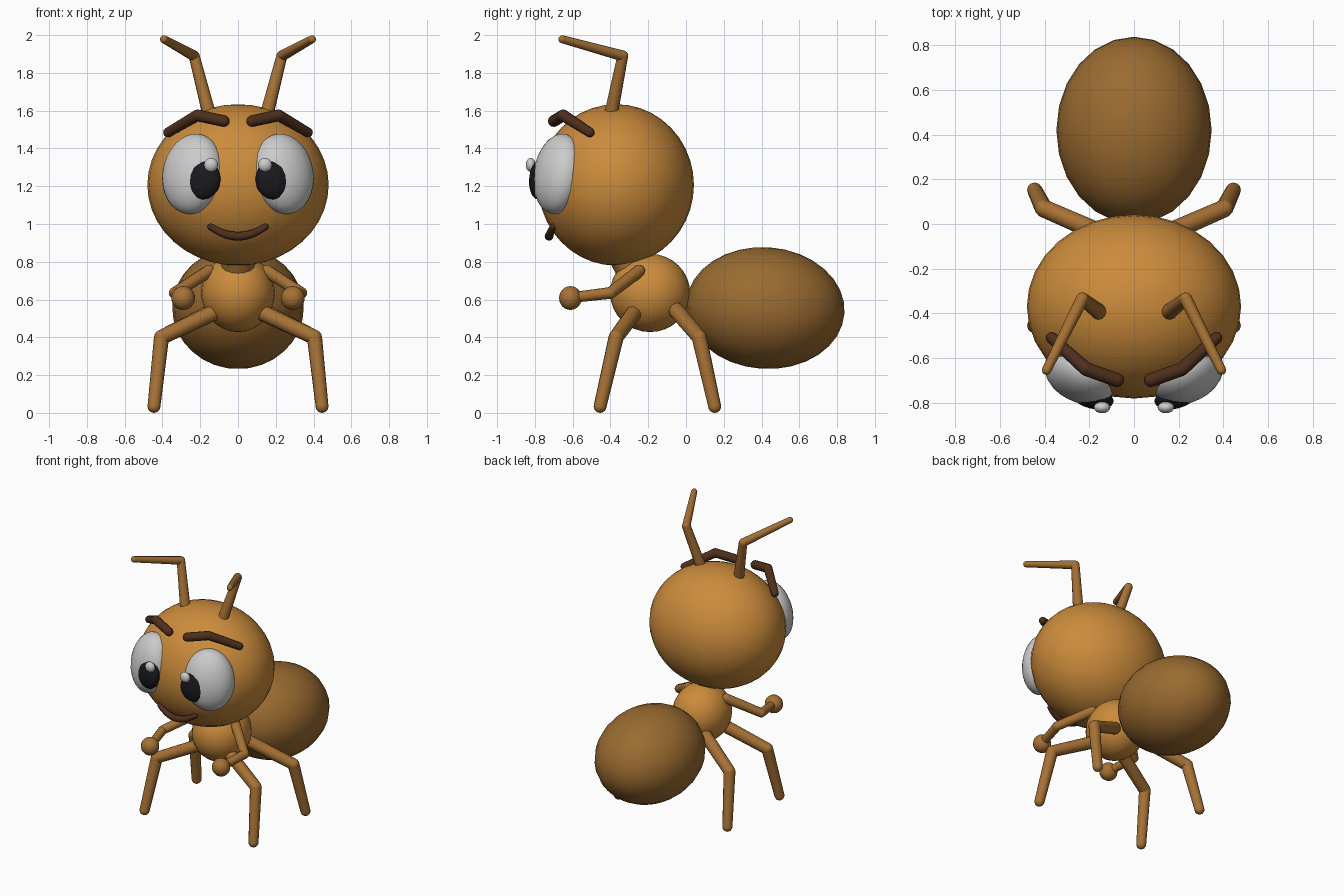
import bpy, bmesh
from math import radians, sin, pi
from mathutils import Matrix, Vector, Euler

if "Cube" in bpy.data.objects:
    bpy.data.objects.remove(bpy.data.objects["Cube"])


def material(name, rgb):
    m = bpy.data.materials.new(name)
    m.diffuse_color = (*rgb, 1)
    m.use_nodes = True
    m.node_tree.nodes["Principled BSDF"].inputs["Base Color"].default_value = m.diffuse_color
    return m


SKIN = material("amber", (0.60, 0.26, 0.045))
LIMB = material("limb_brown", (0.38, 0.165, 0.035))
ABDO = material("abdomen_brown", (0.32, 0.145, 0.03))
DARK = material("dark_brown", (0.075, 0.028, 0.012))
WHITE = material("eye_white", (0.8, 0.8, 0.78))
BLACK = material("black", (0.01, 0.01, 0.012))


def finish(bm, name, mat):
    me = bpy.data.meshes.new(name)
    bm.to_mesh(me)
    bm.free()
    me.materials.append(mat)
    for p in me.polygons:
        p.use_smooth = True
    ob = bpy.data.objects.new(name, me)
    bpy.context.collection.objects.link(ob)
    return ob


def emit(bm, name, mat, pair):
    # Single object, or a left/right mirrored pair
    if not pair:
        return finish(bm, name, mat)
    other = bm.copy()
    bmesh.ops.scale(other, vec=(-1, 1, 1), verts=other.verts)
    bmesh.ops.reverse_faces(other, faces=other.faces)
    finish(bm, name + "_right", mat)
    finish(other, name + "_left", mat)


def ball(name, loc, radii, mat, rot=(0, 0, 0), segs=24, rings=16, pair=False):
    bm = bmesh.new()
    r = Euler([radians(a) for a in rot]).to_matrix().to_4x4()
    m = Matrix.Translation(loc) @ r @ Matrix.Diagonal((*radii, 1))
    bmesh.ops.create_uvsphere(bm, u_segments=segs, v_segments=rings, radius=1, matrix=m)
    emit(bm, name, mat, pair)


def limb(name, pts, radii, mat, pair=False, segs=12):
    # Tapered rods between points with a ball at every joint
    bm = bmesh.new()
    pts = [Vector(p) for p in pts]
    for p, r in zip(pts, radii):
        bmesh.ops.create_uvsphere(bm, u_segments=segs, v_segments=8, radius=r,
                                  matrix=Matrix.Translation(p))
    for a, b, ra, rb in zip(pts, pts[1:], radii, radii[1:]):
        d = b - a
        m = Matrix.Translation((a + b) / 2) @ d.to_track_quat('Z', 'Y').to_matrix().to_4x4()
        bmesh.ops.create_cone(bm, cap_ends=False, segments=segs, radius1=ra,
                              radius2=rb, depth=d.length, matrix=m)
    emit(bm, name, mat, pair)


# Body
ball("head", (0, -0.37, 1.207), (0.48, 0.412, 0.427), SKIN, segs=32, rings=20)
ball("thorax", (0, -0.19, 0.635), (0.195, 0.212, 0.207), SKIN)
ball("abdomen", (0, 0.42, 0.555), (0.348, 0.42, 0.322), ABDO, rot=(-4, 0, 0))
limb("neck", [(0, -0.335, 0.86), (0, -0.255, 0.71)], [0.09, 0.09], LIMB, segs=16)

# Face
ball("eye", (0.24, -0.675, 1.265), (0.17, 0.12, 0.215), WHITE, (-10, -4, 28), pair=True)
ball("pupil", (0.187, -0.777, 1.235), (0.097, 0.05, 0.105), BLACK, (-4, 0, 14), pair=True)
ball("eye_highlight", (0.143, -0.822, 1.313), (0.037, 0.026, 0.037), WHITE,
     segs=16, rings=10, pair=True)
limb("eyebrow", [(0.075, -0.70, 1.545), (0.215, -0.65, 1.575), (0.37, -0.51, 1.485)],
     [0.031, 0.031, 0.026], DARK, pair=True)
smile = []
for i in range(11):
    t = i / 5 - 1
    smile.append((0.145 * t, -0.725 + 0.02 * t * t, 0.935 + 0.05 * t * t))
limb("mouth", smile, [0.017 + 0.006 * sin(pi * i / 10) for i in range(11)], DARK)

# Antennae
limb("antenna", [(0.155, -0.395, 1.59), (0.232, -0.335, 1.89), (0.392, -0.655, 1.978)],
     [0.036, 0.029, 0.021], LIMB, pair=True)

# Arms and hands
limb("arm", [(0.155, -0.25, 0.75), (0.335, -0.40, 0.635), (0.29, -0.61, 0.61)],
     [0.034, 0.031, 0.028], LIMB, pair=True)
ball("hand", (0.29, -0.612, 0.608), (0.063, 0.06, 0.063), LIMB, segs=16, rings=12, pair=True)

# Legs
limb("front_leg", [(0.13, -0.275, 0.53), (0.405, -0.37, 0.40), (0.445, -0.455, 0.034)],
     [0.043, 0.04, 0.034], LIMB, pair=True)
limb("back_leg", [(0.13, -0.05, 0.54), (0.405, 0.07, 0.40), (0.445, 0.152, 0.034)],
     [0.043, 0.04, 0.034], LIMB, pair=True)
